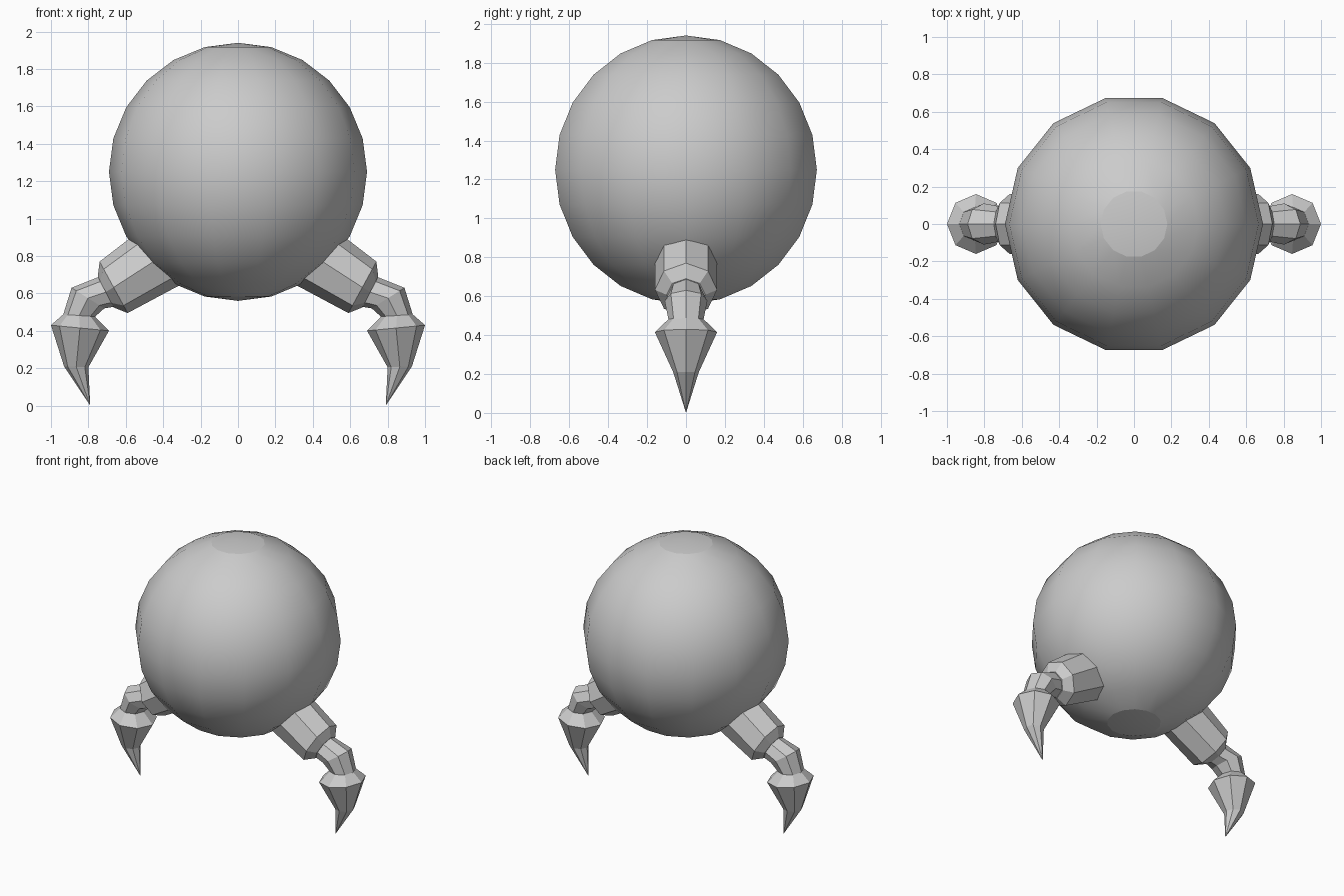
import bpy, bmesh, math
from mathutils import Vector

if "Cube" in bpy.data.objects:
    bpy.data.objects.remove(bpy.data.objects["Cube"])


def loft(name, rings, sides, mirror=False, smooth=None):
    """Skin elliptical rings: (outer xz point, inner xz point, half width in y).
    A zero-size ring becomes a single point."""
    bm = bmesh.new()
    loops = []
    for (ax, az), (bx, bz), w in rings:
        a, b = Vector((ax, 0, az)), Vector((bx, 0, bz))
        c, r = (a + b) / 2, (a - b) / 2
        if w == 0:
            loops.append([bm.verts.new(c)])
            continue
        loops.append([bm.verts.new(c + r * math.cos(t) + Vector((0, w * math.sin(t), 0)))
                      for t in (2 * math.pi * i / sides for i in range(sides))])
    for p, q in zip(loops, loops[1:]):
        for i in range(sides):
            j = (i + 1) % sides
            if len(p) == 1:
                bm.faces.new((p[0], q[j], q[i]))
            elif len(q) == 1:
                bm.faces.new((p[i], p[j], q[0]))
            else:
                bm.faces.new((p[i], p[j], q[j], q[i]))
    for end in (loops[0], loops[-1]):
        if len(end) > 1:
            bm.faces.new(end)
    bmesh.ops.recalc_face_normals(bm, faces=bm.faces)
    if smooth:
        smooth(bm)
    me = bpy.data.meshes.new(name)
    bm.to_mesh(me)
    bm.free()
    ob = bpy.data.objects.new(name, me)
    bpy.context.collection.objects.link(ob)
    if mirror:
        ob.modifiers.new("Mirror", 'MIRROR')
    return ob


# Round body: 14 segments, 12 rings, smooth with flat-looking pole caps
R, CZ = 0.69, 1.25


def body_shading(bm):
    for f in bm.faces:
        f.smooth = True
    for e in bm.edges:
        if all(abs(abs(v.co.z - CZ) - R * math.cos(math.radians(15))) < 0.001 for v in e.verts):
            e.smooth = False


body = []
for k in range(13):
    t = math.pi * k / 12
    r, z = R * math.sin(t), CZ + R * math.cos(t)
    body.append(((r, z), (-r, z), 0 if k in (0, 12) else r))
loft("body", body, 14, smooth=body_shading)

# Upper legs, sunk into the body
loft("upper_legs", [
    ((0.48, 0.97), (0.30, 0.65), 0.16),
    ((0.74, 0.77), (0.59, 0.495), 0.16),
    ((0.75, 0.69), (0.665, 0.525), 0.10),
], 8, mirror=True)

# Bent lower legs
loft("lower_legs", [
    ((0.74, 0.69), (0.655, 0.53), 0.09),
    ((0.89, 0.63), (0.715, 0.52), 0.11),
    ((0.935, 0.485), (0.765, 0.475), 0.09),
], 8, mirror=True)

# Pointed claws
loft("claws", [
    ((0.935, 0.487), (0.765, 0.477), 0.09),
    ((1.0, 0.43), (0.69, 0.40), 0.16),
    ((0.93, 0.21), (0.80, 0.205), 0.065),
    ((0.79, 0.0), (0.79, 0.0), 0),
], 8, mirror=True)
